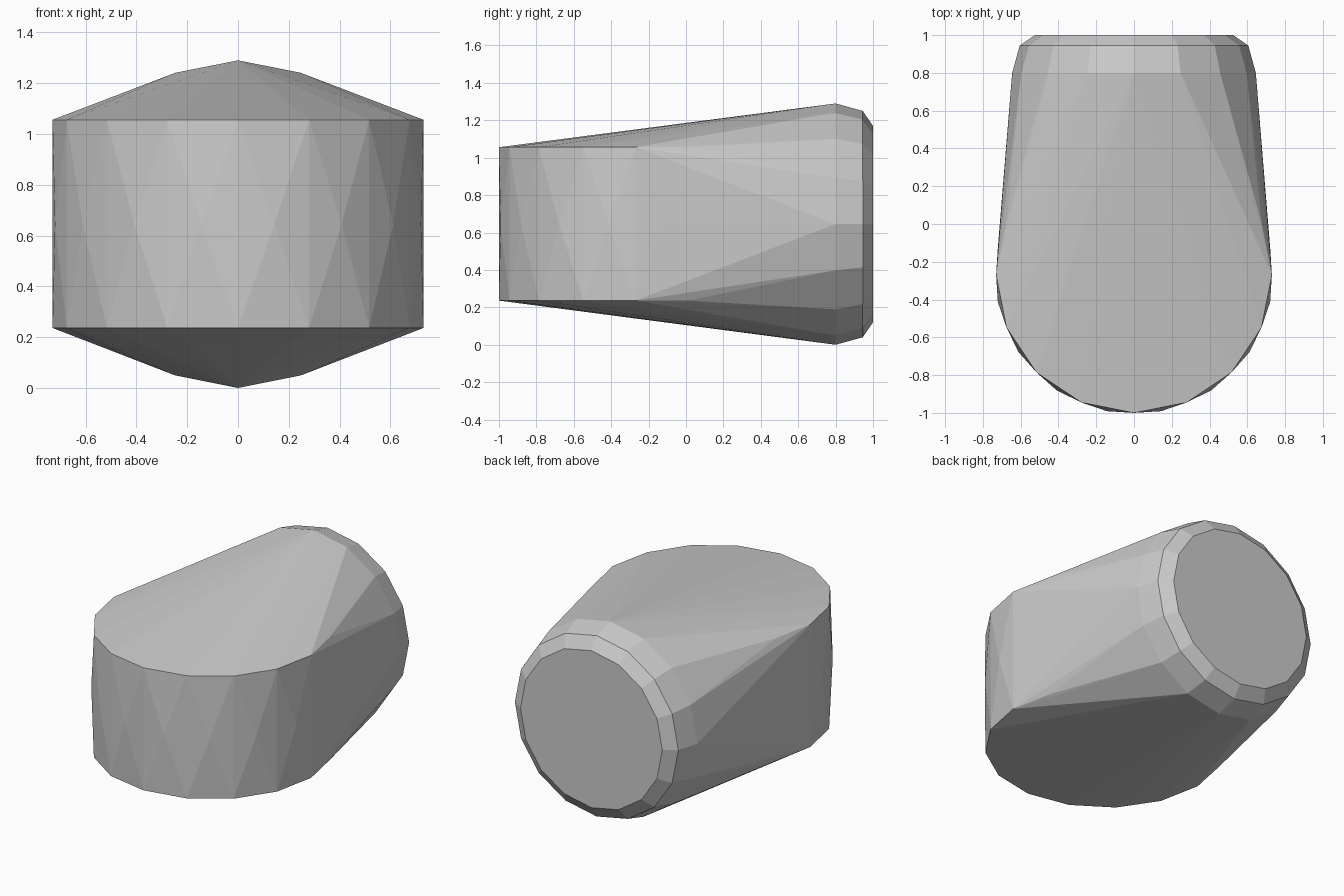
import bpy, bmesh
from math import cos, sin, tau

if "Cube" in bpy.data.objects:
    bpy.data.objects.remove(bpy.data.objects["Cube"])

SIDES = 16
MID_Z = 0.645
bm = bmesh.new()


def ring(radius, place, phase=0.0):
    """Add a ring of points; place maps the ring's (u, v) to a 3D point."""
    for i in range(SIDES):
        a = tau * (i + phase) / SIDES
        bm.verts.new(place(radius * cos(a), radius * sin(a)))


# upright round front: top rim, slightly bulged middle, bottom rim
for r, z, phase in ((0.73, 0.236, 0), (0.735, MID_Z, 0.5), (0.73, 1.056, 0)):
    ring(r, lambda u, v: (u, v - 0.27, z), phase)

# round back end facing +y, with a two-step rounded edge
for r, y in ((0.645, 0.8), (0.605, 0.945), (0.525, 1.0)):
    ring(r, lambda u, v: (u, y, v + MID_Z))

# wrap everything in one tight skin and remove the leftover inner points
bmesh.ops.convex_hull(bm, input=bm.verts[:])
bmesh.ops.delete(bm, geom=[v for v in bm.verts if not v.link_faces], context='VERTS')
bmesh.ops.dissolve_limit(bm, angle_limit=0.01, verts=bm.verts[:], edges=bm.edges[:])
bmesh.ops.recalc_face_normals(bm, faces=bm.faces[:])

mesh = bpy.data.meshes.new("rounded_block")
bm.to_mesh(mesh)
bm.free()
body = bpy.data.objects.new("rounded_block", mesh)
bpy.context.collection.objects.link(body)
